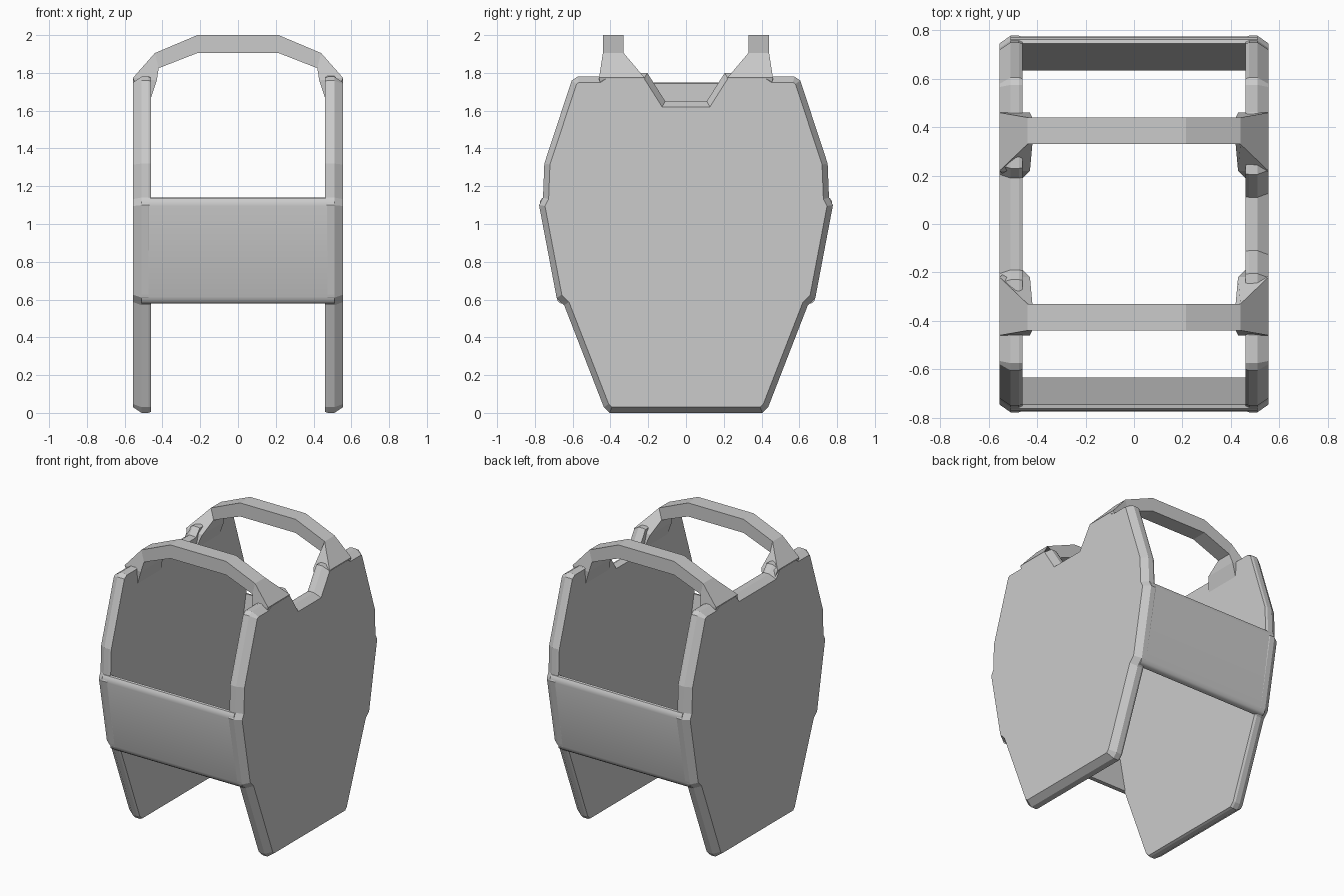
import bpy
from mathutils import Vector

if "Cube" in bpy.data.objects:
    bpy.data.objects.remove(bpy.data.objects["Cube"])


def loft(name, rings):
    """Closed solid through a list of equally long vertex rings."""
    n = len(rings[0])
    verts = [tuple(p) for r in rings for p in r]
    faces = [tuple(range(n))[::-1],
             tuple(range((len(rings) - 1) * n, len(rings) * n))]
    for k in range(len(rings) - 1):
        for i in range(n):
            j = (i + 1) % n
            faces.append((k * n + i, k * n + j, (k + 1) * n + j, (k + 1) * n + i))
    me = bpy.data.meshes.new(name)
    me.from_pydata(verts, [], faces)
    ob = bpy.data.objects.new(name, me)
    bpy.context.collection.objects.link(ob)
    # consistent outward normals
    import bmesh
    bm = bmesh.new()
    bm.from_mesh(me)
    bmesh.ops.recalc_face_normals(bm, faces=bm.faces)
    bm.to_mesh(me)
    bm.free()
    return ob


def inset(pts, d):
    """Mitred inset of a counter-clockwise outline."""
    out = []
    n = len(pts)
    for i in range(n):
        a, b, c = (Vector(pts[(i + k) % n]) for k in (-1, 0, 1))
        e, f = (b - a).normalized(), (c - b).normalized()
        m, q = Vector((-e.y, e.x)), Vector((-f.y, f.x))
        out.append(b + (m + q) * (d / (1 + m.dot(q))))
    return out


# Side plates: half outline in (y, z), mirrored, chamfered on the outside
EDGE = [(.405, 0), (.435, .03), (.645, .57), (.685, .61), (.778, 1.1),
        (.757, 1.14), (.75, 1.32), (.605, 1.76), (.575, 1.78), (.46, 1.78),
        (.43, 1.80)]
NOTCH = {1: [(.205, 1.80), (.11, 1.65)], -1: [(.23, 1.80), (.19, 1.75)]}
for side, label in ((1, "right"), (-1, "left")):
    half = EDGE + NOTCH[side]
    outline = half + [(-y, z) for y, z in reversed(half)]
    small = inset(outline, .006)
    outer = inset(outline, .03)
    rings = [[(side * x, p[0], max(p[1], 0)) for p in ring]
             for x, ring in ((.46, small), (.475, outline),
                             (.51, outline), (.555, outer))]
    loft(label + "_side_plate", rings)

# Front and back bands: thin sloping panels with rounded lips
BAND = [(.635, .58), (.662, .578), (.678, .59), (.686, .615), (.775, 1.095),
        (.773, 1.12), (.762, 1.137), (.745, 1.14)]
for s, label in ((-1, "front"), (1, "back")):
    band = loft(label + "_band", [[(x, s * y, z) for y, z in BAND]
                                  for x in (-.51, .51)])
    bpy.context.view_layer.objects.active = band
    band.select_set(True)
    bpy.ops.object.shade_smooth_by_angle(angle=.8)
    band.select_set(False)

# Shoulder arches: (outer x, outer z, inner x, inner z, y near centre, y far)
ARCH = [(.52, 1.64, .47, 1.64, .18, .45),
        (.555, 1.775, .43, 1.76, .22, .46),
        (.44, 1.905, .42, 1.825, .33, .44),
        (.215, 2.0, .215, 1.905, .33, .44)]
for s, label in ((-1, "front"), (1, "back")):
    stations = [(1, *a) for a in ARCH] + [(-1, *a) for a in reversed(ARCH)]
    loft(label + "_shoulder_arch",
         [[(m * xo, s * y0, zo), (m * xo, s * y1, zo),
           (m * xi, s * y1, zi), (m * xi, s * y0, zi)]
          for m, xo, zo, xi, zi, y0, y1 in stations])
